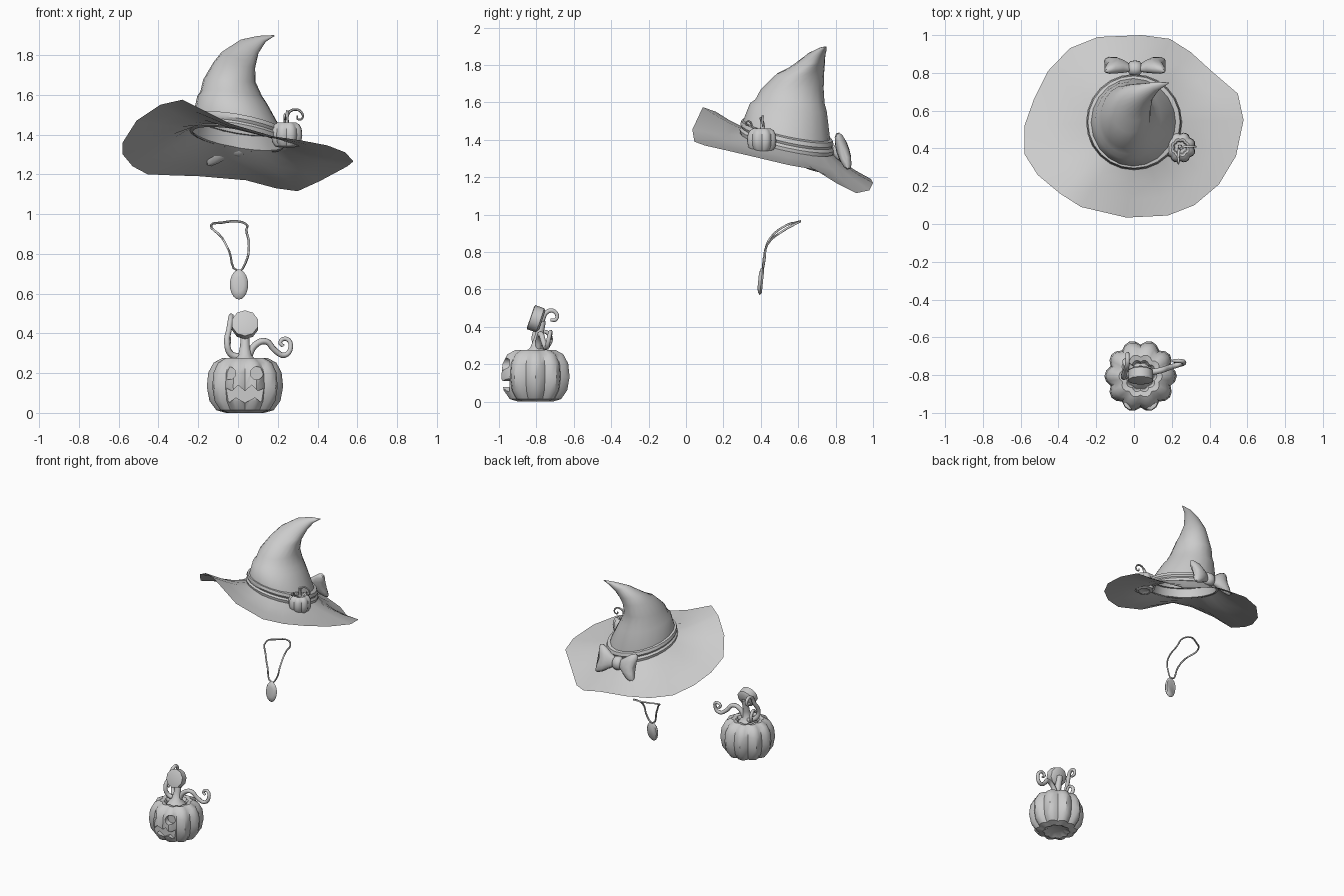
import bpy, bmesh
from math import sin, cos, pi, atan2, hypot
from mathutils import Vector, Matrix

if "Cube" in bpy.data.objects:
    bpy.data.objects.remove(bpy.data.objects["Cube"])


def finish(ob, angle=40):
    bpy.ops.object.select_all(action='DESELECT')
    ob.select_set(True)
    bpy.context.view_layer.objects.active = ob
    bpy.ops.object.shade_smooth_by_angle(angle=angle * pi / 180)
    return ob


def loft(name, rings, cap=(False, False), angle=40, matrix=None):
    """Skin a stack of closed rings with the same point count."""
    bm = bmesh.new()
    rows = [[bm.verts.new(p) for p in ring] for ring in rings]
    n = len(rows[0])
    for a, b in zip(rows, rows[1:]):
        for i in range(n):
            j = (i + 1) % n
            bm.faces.new((a[i], a[j], b[j], b[i]))
    for row, wanted in ((rows[0], cap[0]), (rows[-1], cap[1])):
        if wanted:
            bm.faces.new(row)
    bmesh.ops.recalc_face_normals(bm, faces=bm.faces)
    if matrix:
        bm.transform(matrix)
    me = bpy.data.meshes.new(name)
    bm.to_mesh(me)
    bm.free()
    ob = bpy.data.objects.new(name, me)
    bpy.context.collection.objects.link(ob)
    return finish(ob, angle)


def tube(name, pts, r0, r1, cyclic=False, sides=1):
    """Bevelled curve through points, tapering from r0 to r1."""
    cu = bpy.data.curves.new(name, 'CURVE')
    cu.dimensions = '3D'
    cu.bevel_depth, cu.bevel_resolution, cu.resolution_u = 1, sides, 4
    cu.use_fill_caps = True
    sp = cu.splines.new('BEZIER')
    sp.bezier_points.add(len(pts) - 1)
    for k, (bp, p) in enumerate(zip(sp.bezier_points, pts)):
        bp.co = p
        bp.handle_left_type = bp.handle_right_type = 'AUTO'
        bp.radius = r0 + (r1 - r0) * k / (len(pts) - 1)
    sp.use_cyclic_u = cyclic
    ob = bpy.data.objects.new(name, cu)
    bpy.context.collection.objects.link(ob)
    bpy.ops.object.select_all(action='DESELECT')
    ob.select_set(True)
    bpy.context.view_layer.objects.active = ob
    bpy.ops.object.convert(target='MESH')
    return finish(bpy.context.view_layer.objects.active, 60)


def pumpkin(name, centre, radius, height, lobes=10, matrix=Matrix()):
    """Ribbed body; its base sits at the given centre."""
    prof = [(.3, .06), (.5, .0), (.75, .05), (.93, .22), (1, .48), (.96, .74),
            (.82, .92), (.6, 1), (.45, .98), (.38, .9)]
    n, rings = lobes * 4, []
    for r, z in prof:
        ring = []
        for i in range(n):
            a = pi / 2 + 2 * pi * i / n
            rr = r * radius * (1 - .13 * (1 - abs(sin(lobes / 2 * (a - pi / 2)))))
            ring.append((rr * cos(a), rr * sin(a), z * height))
        rings.append(ring)
    return loft(name, rings, (True, True), 35, Matrix.Translation(centre) @ matrix)


def cut_front(target, outline, y0, y1):
    """Recess an (x, z) outline into the front of a part."""
    cutter = loft('cutter', [[(x, y, z) for x, z in outline] for y in (y0, y1)], (True, True))
    cutter.hide_render = True
    m = target.modifiers.new('cut', 'BOOLEAN')
    m.object, m.operation, m.solver = cutter, 'DIFFERENCE', 'EXACT'
    bpy.context.view_layer.objects.active = target
    bpy.ops.object.modifier_apply(modifier='cut')
    bpy.data.objects.remove(cutter)


# Hat: everything is set on one tilted plane
HC = (0, .54)
SX, SY = -.17, -.22


def plane(x, y):
    return 1.40 + SX * (x - HC[0]) + SY * (y - HC[1])


# Hat brim, wavy outline swept in to the crown
edge = [(-.19, .99, 1.19), (.04, 1, 1.17), (.19, .98, 1.13), (.30, .91, 1.115), (.41, .81, 1.165),
        (.55, .69, 1.24), (.58, .55, 1.265), (.54, .36, 1.31), (.45, .21, 1.345), (.32, .10, 1.37),
        (.18, .045, 1.39), (-.04, .034, 1.455), (-.28, .09, 1.575), (-.39, .16, 1.55),
        (-.51, .26, 1.47), (-.58, .37, 1.36), (-.58, .52, 1.30), (-.53, .66, 1.24),
        (-.455, .81, 1.20), (-.34, .93, 1.195)]
rings = []
for t, sag in ((0, 0), (.3, -.015), (.65, -.012), (1, 0)):
    ring = []
    for x, y, z in edge:
        d = hypot(x - HC[0], y - HC[1])
        ix, iy = HC[0] + .235 * (x - HC[0]) / d, HC[1] + .235 * (y - HC[1]) / d
        p = Vector((ix, iy, plane(ix, iy) - .015)).lerp(Vector((x, y, z)), t)
        p.z += sag
        ring.append(p)
    rings.append(ring)
loft('hat_brim', rings, angle=60)

# Hat crown: cx, cy, z, rx, ry, slope x, slope y
crown = [(0, .54, 1.385, .237, .237, SX, SY), (-.005, .537, 1.46, .222, .232, -.15, -.18),
         (-.03, .547, 1.575, .175, .205, -.1, -.1), (-.034, .556, 1.605, .155, .185, -.08, -.06),
         (-.043, .568, 1.67, .132, .168, -.05, 0), (-.018, .61, 1.75, .104, .128, -.15, 0),
         (.005, .645, 1.79, .088, .097, -.28, .1), (.058, .69, 1.843, .045, .055, -.75, .15),
         (.12, .728, 1.881, .019, .024, -.8, .1), (.183, .747, 1.898, .002, .003, -1, 0)]
rings = []
for cx, cy, z, rx, ry, sx, sy in crown:
    angs = [2 * pi * i / 20 for i in range(20)]
    rings.append([(cx + rx * cos(a), cy + ry * sin(a), z + sx * rx * cos(a) + sy * ry * sin(a))
                  for a in angs])
loft('hat_crown', rings, (False, True), 50)

# Hat band, a ridged ribbon
rings = []
for r, dz in ((.228, -.025), (.25, -.02), (.254, 0), (.243, .014), (.25, .028), (.244, .05), (.22, .055)):
    ring = []
    for i in range(24):
        x, y = HC[0] + r * cos(2 * pi * i / 24), HC[1] + r * sin(2 * pi * i / 24)
        ring.append((x, y, plane(x, y) + dz))
    rings.append(ring)
loft('hat_band', rings)

# Bow at the back: two flared lobes and a knot
bow = Matrix.Translation((.005, .825, 1.335)) @ Matrix.Rotation(.3, 4, 'X')
for side, label in ((-1, 'left'), (1, 'right')):
    rings = []
    for x, y, hz, hy in ((.02, 0, .03, .022), (.06, .01, .055, .04), (.105, .016, .088, .046),
                         (.14, .016, .104, .042), (.16, .014, .098, .028), (.163, .014, .07, .012)):
        rings.append([(side * (x - .02 * (1 - abs(sin(a))) * (x > .1)),
                       y + hy * cos(a) * (1 - .25 * abs(cos(a))), hz * sin(a))
                      for a in [2 * pi * i / 14 for i in range(14)]])
    loft('bow_lobe_' + label, rings, (True, True), 50, bow)
loft('bow_knot', [[(x, r * .8 * cos(a), r * sin(a)) for a in [2 * pi * i / 10 for i in range(10)]]
                  for x, r in ((-.034, .03), (-.025, .046), (0, .052), (.025, .046), (.034, .03))],
     (True, True), 50, bow)

# Small pumpkin on the band
pumpkin('hat_pumpkin', (.245, .405, 1.335), .083, .125, 8)
tube('hat_pumpkin_stem', [(.245, .405, 1.445), (.243, .41, 1.48), (.25, .40, 1.52)], .014, .008)
tube('hat_pumpkin_tendril_right', [(.25, .405, 1.45), (.25, .405, 1.50), (.28, .41, 1.525), (.32, .41, 1.51),
                                   (.322, .41, 1.48), (.30, .41, 1.478), (.298, .41, 1.495)], .008, .004)
tube('hat_pumpkin_tendril_left', [(.24, .40, 1.45), (.235, .36, 1.465), (.235, .335, 1.50),
                                  (.235, .32, 1.485), (.235, .335, 1.475)], .007, .004)

# Necklace cord and oval pendant
tube('necklace_cord', [(0, .412, .715), (-.045, .425, .815), (-.08, .455, .88), (-.135, .54, .945),
                       (-.08, .585, .957), (0, .61, .963), (.045, .575, .945), (.042, .53, .92),
                       (.055, .435, .84), (.04, .42, .76)], .006, .006, True)
pend = Matrix.Translation((.005, .402, .645)) @ Matrix.Rotation(-.1, 4, 'X')
loft('pendant', [[(k * .046 * cos(a), y, k * .075 * sin(a)) for a in [2 * pi * i / 20 for i in range(20)]]
                 for k, y in ((.5, -.016), (.85, -.011), (1, 0), (.85, .01))], (True, True), 50, pend)

# Large pumpkin with carved face
PX, PY = .035, -.805
big = pumpkin('carved_pumpkin', (PX, PY, 0), .192, .275)
for ex in (-.045, .095):
    cut_front(big, [(ex + .033 * cos(2 * pi * i / 12), .2 + .033 * sin(2 * pi * i / 12))
                    for i in range(12)], -1.1, -.945)
mouth = [(-.08, .135), (-.03, .11), (0, .14), (.035, .11), (.07, .14), (.10, .11), (.155, .135),
         (.12, .05), (.085, .078), (.035, .05), (-.01, .078), (-.05, .047)]
cut_front(big, mouth, -1.1, -.945)
finish(big, 35)

# Stem flaring at the base, ending in a thick cut stump tilted forward
loft('stem', [[(PX + r * cos(a), y + r * sin(a), z) for a in [2 * pi * i / 10 for i in range(10)]]
              for y, z, r in ((PY, .24, .075), (PY, .268, .055), (-.80, .29, .034),
                              (-.79, .34, .024), (-.775, .40, .022), (-.77, .43, .022))], (True, True))
stump = Matrix.Translation((PX, -.80, .442)) @ Matrix.Rotation(-.33, 4, 'X')
loft('stem_stump', [[(r * cos(a), y, r * sin(a)) for a in [pi / 10 + 2 * pi * i / 10 for i in range(10)]]
                    for y, r in ((-.033, .058), (-.03, .068), (.022, .068), (.032, .055))],
     (True, True), 40, stump)

# Curling tendrils
tube('tendril_right', [(.05, -.79, .275), (.085, -.785, .34), (.14, -.775, .36), (.185, -.76, .315),
                       (.235, -.745, .29), (.265, -.735, .33), (.245, -.725, .372), (.212, -.725, .355),
                       (.228, -.725, .335)], .018, .009, sides=2)
tube('tendril_left', [(.02, -.79, .28), (-.035, -.80, .295), (-.055, -.81, .35), (-.045, -.775, .42),
                      (-.035, -.735, .485), (-.035, -.695, .475), (-.035, -.695, .44),
                      (-.035, -.725, .437)], .018, .009, sides=2)
tube('tendril_back', [(.01, -.78, .28), (-.04, -.74, .30), (-.05, -.725, .345), (-.045, -.76, .375),
                      (-.045, -.79, .35)], .015, .009, sides=2)
